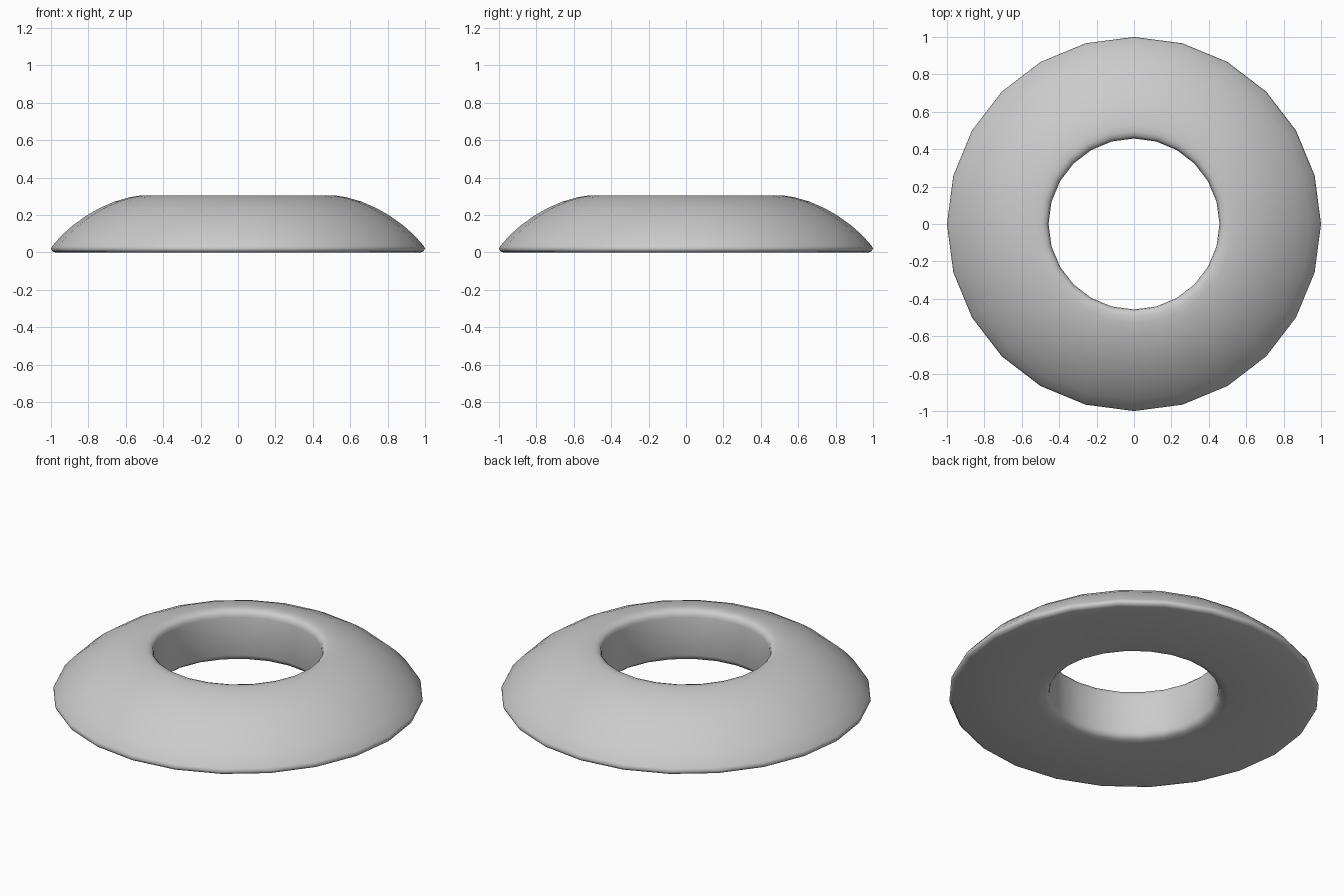
import bpy, bmesh, math

if "Cube" in bpy.data.objects:
    bpy.data.objects.remove(bpy.data.objects["Cube"])

SIDES = 24
# closed ring cross-section (radius, height): underside, rim, dome, hole wall
profile = [
    (0.52, 0.0), (0.975, 0.0), (0.992, 0.006), (1.0, 0.02), (0.992, 0.036),
    (0.94, 0.094), (0.88, 0.147), (0.81, 0.197), (0.74, 0.237), (0.66, 0.272),
    (0.58, 0.295), (0.53, 0.303), (0.495, 0.305), (0.473, 0.298), (0.461, 0.285),
    (0.457, 0.265), (0.457, 0.04), (0.464, 0.02), (0.482, 0.006),
]

# domed ring, spun around z
bm = bmesh.new()
rings = []
for i in range(SIDES):
    a = 2 * math.pi * i / SIDES
    rings.append([bm.verts.new((r * math.cos(a), r * math.sin(a), z)) for r, z in profile])
n = len(profile)
for i in range(SIDES):
    p, q = rings[i], rings[(i + 1) % SIDES]
    for j in range(n):
        k = (j + 1) % n
        bm.faces.new((p[j], q[j], q[k], p[k]))
bmesh.ops.recalc_face_normals(bm, faces=bm.faces)
for f in bm.faces:
    f.smooth = True
mesh = bpy.data.meshes.new("domed_ring")
bm.to_mesh(mesh)
bm.free()
ring = bpy.data.objects.new("domed_ring", mesh)
bpy.context.collection.objects.link(ring)
